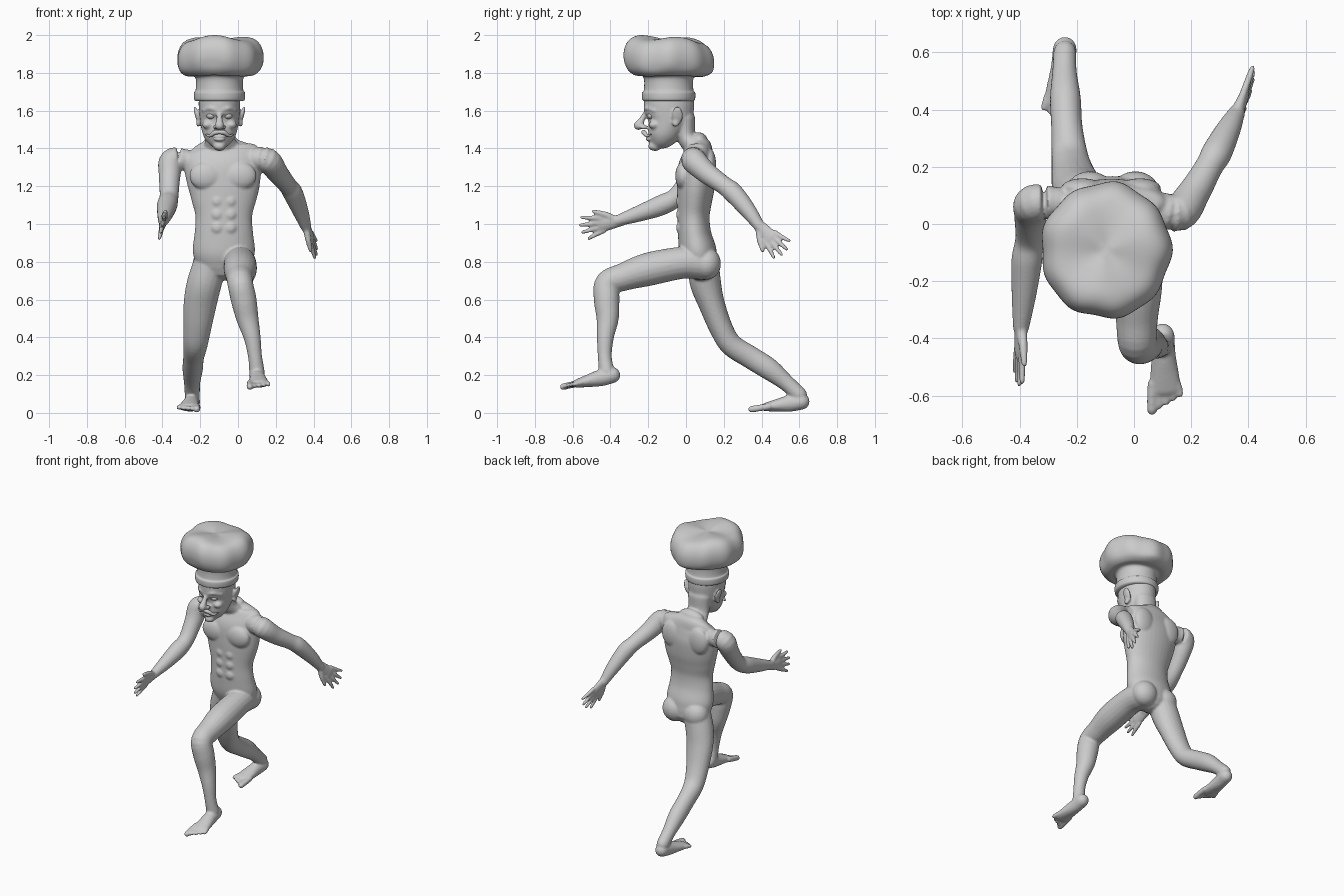
import bpy, bmesh
from math import sin, cos, pi, tau
from mathutils import Vector, Matrix

CX = -0.098   # head centre line


def catmull(points, n=5):
    pts = [Vector(p) for p in points]
    ext = [2 * pts[0] - pts[1]] + pts + [2 * pts[-1] - pts[-2]]
    out = []
    for i in range(len(pts) - 1):
        a, b, c, d = ext[i:i + 4]
        for k in range(n):
            t = k / n
            out.append(0.5 * (2 * b + (c - a) * t + (2 * a - 5 * b + 4 * c - d) * t * t
                              + (3 * b - a - 3 * c + d) * t ** 3))
    return out + [pts[-1]]


def tube(bm, points, side=(1, 0, 0), seg=20):
    """Rounded sweep. Points are (x, y, z, r) or (x, y, z, r_side, r_other)."""
    pts = catmull([p if len(p) == 5 else (*p, p[3]) for p in points])
    pos = [Vector(p[:3]) for p in pts]
    frames = []
    for i, p in enumerate(pts):
        t = (pos[min(i + 1, len(pos) - 1)] - pos[max(i - 1, 0)]).normalized()
        a = Vector(side)
        a = (a - t * a.dot(t)).normalized()
        frames.append((pos[i], a, t.cross(a), t, p[3], p[4]))

    def cap(f, sign):
        c, a, b, t, ra, rb = f
        r = min(ra, rb)
        return [(c + t * sign * r * sin(u), a, b, t, ra * cos(u), rb * cos(u)) for u in (0.5, 1.0, 1.35)]

    frames = cap(frames[0], -1)[::-1] + frames + cap(frames[-1], 1)
    rings = [[bm.verts.new(c + a * ra * cos(tau * k / seg) + b * rb * sin(tau * k / seg))
              for k in range(seg)] for c, a, b, t, ra, rb in frames]
    skin(bm, rings)


def skin(bm, rings):
    n = len(rings[0])
    faces = [bm.faces.new(rings[0][::-1]), bm.faces.new(rings[-1])]
    for r, s in zip(rings, rings[1:]):
        faces += [bm.faces.new((r[k], r[(k + 1) % n], s[(k + 1) % n], s[k])) for k in range(n)]
    bmesh.ops.recalc_face_normals(bm, faces=faces)


def blob(bm, centre, radii, rot=(0, 'X')):
    m = Matrix.Translation(centre) @ Matrix.Rotation(rot[0], 4, rot[1]) @ Matrix.Diagonal((*radii, 1))
    bmesh.ops.create_uvsphere(bm, u_segments=20, v_segments=12, radius=1, matrix=m)


def hand(bm, wrist, along, up):
    w, d, u = Vector(wrist), Vector(along).normalized(), Vector(up).normalized()

    def at(s, v, *r):
        return (*(w + d * s + u * v), *r)
    tube(bm, [at(-.03, 0, .028, .026), at(.03, 0, .036, .021), at(.095, 0, .042, .016)], side=u)
    for i, length in enumerate((.085, .1, .095, .07)):
        v = (1.5 - i) * .023
        tube(bm, [at(.08, v, .0135), at(.1 + length * .5, v * 1.4, .0125),
                  at(.1 + length, v * 1.75, .0095)], side=d.cross(u), seg=12)
    tube(bm, [at(.015, .015, .019), at(.06, .05, .016), at(.115, .078, .011)], side=d.cross(u), seg=12)


def foot(bm, heel, along, inner):
    """inner is +1 when the big toe lies toward +x."""
    h, d = Vector(heel), Vector(along).normalized()
    x = (Vector((1, 0, 0)) - d * d.x).normalized()
    tube(bm, [(*(h + d * s), a, b) for s, a, b in
              ((0, .042, .043), (.065, .042, .044), (.135, .05, .033), (.195, .056, .022))])
    for i in range(5):
        v = x * inner * (2 - i) * .024
        r = .018 if i == 0 else .0125
        tip = .265 - i * .013
        tube(bm, [(*(h + d * .17 + v * .9), r), (*(h + d * (.17 + tip) / 2 + v), r),
                  (*(h + d * tip + v * 1.05), r)], seg=12)


def make(name, bm, voxel=None, smooth=4):
    me = bpy.data.meshes.new(name)
    bm.to_mesh(me)
    bm.free()
    for p in me.polygons:
        p.use_smooth = True
    ob = bpy.data.objects.new(name, me)
    bpy.context.collection.objects.link(ob)
    if voxel:
        m = ob.modifiers.new("merge", 'REMESH')
        m.mode, m.voxel_size, m.use_smooth_shade = 'VOXEL', voxel, True
        s = ob.modifiers.new("soften", 'SMOOTH')
        s.factor, s.iterations = 0.5, smooth
    return ob


body = bmesh.new()

# torso
tube(body, [(-.075, .08, .79, .15, .09), (-.075, .062, .86, .165, .098), (-.075, .045, .95, .155, .088),
            (-.075, .04, 1.04, .15, .085), (-.075, .045, 1.12, .17, .092), (-.075, .052, 1.2, .19, .1),
            (-.08, .058, 1.3, .205, .1), (-.085, .068, 1.37, .205, .08), (-.09, .075, 1.41, .155, .062),
            (-.092, .07, 1.44, .09, .045)], seg=36)
for s in (-1, 1):
    blob(body, (-.08 + s * .088, -.015, 1.255), (.09, .042, .075))            # chest
    blob(body, (-.08 + s * .1, .125, 1.31), (.075, .035, .09))                # shoulder blade
    blob(body, (-.075 + s * .08, .11, .79), (.085, .075, .085))               # buttock
    for z in (.98, 1.05, 1.12):
        blob(body, (-.075 + s * .034, -.03, z), (.034, .022, .034))           # stomach muscle

# neck and head
tube(body, [(CX, -.01, 1.56, .08, .058), (CX, .003, 1.46, .075, .05), (-.09, .045, 1.4, .1, .055),
            (-.09, .055, 1.34, .12, .06)])
tube(body, [(CX, -.162, 1.415, .035, .03), (CX, -.145, 1.44, .065, .062), (CX, -.128, 1.47, .085, .082),
            (CX, -.108, 1.51, .097, .098), (CX, -.092, 1.56, .105, .125), (CX, -.09, 1.62, .11, .133),
            (CX, -.09, 1.66, .11, .133)], seg=32)
blob(body, (CX, -.178, 1.412), (.03, .022, .022))                             # chin
blob(body, (CX, -.197, 1.448), (.032, .018, .009))                            # lower lip
blob(body, (CX, -.197, 1.464), (.034, .018, .008))                            # upper lip
tube(body, [(CX, -.21, 1.592, .013), (CX, -.232, 1.555, .016), (CX, -.252, 1.522, .025)])   # nose
for s in (-1, 1):
    blob(body, (CX + s * .02, -.222, 1.513), (.015, .02, .013))               # nostril
    tube(body, [(CX + s * .016, -.214, 1.605, .011), (CX + s * .05, -.205, 1.613, .011),
                (CX + s * .085, -.165, 1.6, .01)], side=(0, 0, 1), seg=12)    # brow
    blob(body, (CX + s * .062, -.168, 1.525), (.03, .03, .022))               # cheek
    blob(body, (CX + s * .118, -.045, 1.575), (.012, .03, .05), (s * .3, 'Y'))  # ear
    blob(body, (CX + s * .112, -.055, 1.535), (.012, .018, .022))             # ear lobe

# forward arm
tube(body, [(-.27, .075, 1.34, .055), (-.35, .072, 1.335, .066), (-.362, .03, 1.25, .057),
            (-.365, -.05, 1.145, .05), (-.375, -.13, 1.1, .054), (-.385, -.25, 1.055, .043),
            (-.395, -.36, 1.018, .029)])
hand(body, (-.395, -.36, 1.015), (-.05, -.97, -.2), (.22, -.2, .95))

# rearward arm
tube(body, [(.07, .055, 1.345, .06), (.155, .04, 1.338, .067), (.21, .11, 1.27, .057), (.262, .2, 1.205, .049),
            (.29, .25, 1.165, .053), (.33, .33, 1.07, .043), (.36, .39, .985, .029)])
hand(body, (.36, .388, .99), (.28, .66, -.69), (-.1, -.75, -.65))

# raised front leg
tube(body, [(0, .09, .79, .085), (.01, -.02, .795, .085), (.012, -.2, .76, .088), (.01, -.33, .72, .074),
            (.012, -.415, .685, .068), (.03, -.42, .6, .068), (.05, -.415, .5, .059), (.075, -.427, .4, .045),
            (.09, -.43, .3, .037), (.1, -.42, .22, .041)])
foot(body, (.1, -.39, .2), (.05, -.97, -.23), -1)

# trailing back leg
tube(body, [(-.15, .09, .78, .09, .085), (-.18, .105, .68, .092, .082), (-.2, .135, .58, .088, .07),
            (-.215, .185, .45, .074, .062), (-.225, .24, .36, .064, .06), (-.235, .34, .295, .055, .06),
            (-.24, .44, .232, .054, .058), (-.243, .53, .16, .043, .044), (-.242, .6, .095, .04, .042)])
foot(body, (-.242, .612, .06), (-.1, -.98, -.15), 1)

make("body", body, voxel=.007)

# eyes
eyes = bmesh.new()
for s in (-1, 1):
    blob(eyes, (CX + s * .044, -.183, 1.573), (.024, .024, .018))
make("eyes", eyes)

# moustache
hair = bmesh.new()
for s in (-1, 1):
    tube(hair, [(CX, -.225, 1.487, .011), (CX + s * .025, -.222, 1.484, .013), (CX + s * .052, -.205, 1.467, .009),
                (CX + s * .074, -.187, 1.475, .005)], side=(0, 0, 1), seg=12)
make("moustache", hair, voxel=.004, smooth=2)

# hat: banded stem with a puffed, lumpy crown
hat = bmesh.new()
profile = [(.126, 1.65), (.137, 1.66), (.138, 1.695), (.129, 1.708), (.127, 1.76), (.14, 1.782), (.18, 1.785),
           (.215, 1.81), (.231, 1.855), (.228, 1.91), (.205, 1.955), (.165, 1.978), (.1, 1.982), (.02, 1.975)]
rings = []
for r, z, _ in catmull([(*p, 0) for p in profile], 4):
    puff = min(max((z - 1.77) / .06, 0), 1)
    ring = []
    for k in range(72):
        a = tau * k / 72
        lump = puff * (.018 * cos(9 * a) + .012 * sin(5 * a + 1)) * min(r / .2, 1)
        rr = r * (1 + lump)
        y = rr * sin(a) * 1.02
        lift = puff * (.012 * sin(3 * a + .6) * min(r / .15, 1) - .05 * y)
        ring.append(hat.verts.new((CX + rr * cos(a) * .98, -.092 + y, z + lift)))
    rings.append(ring)
skin(hat, rings)
make("hat", hat)
